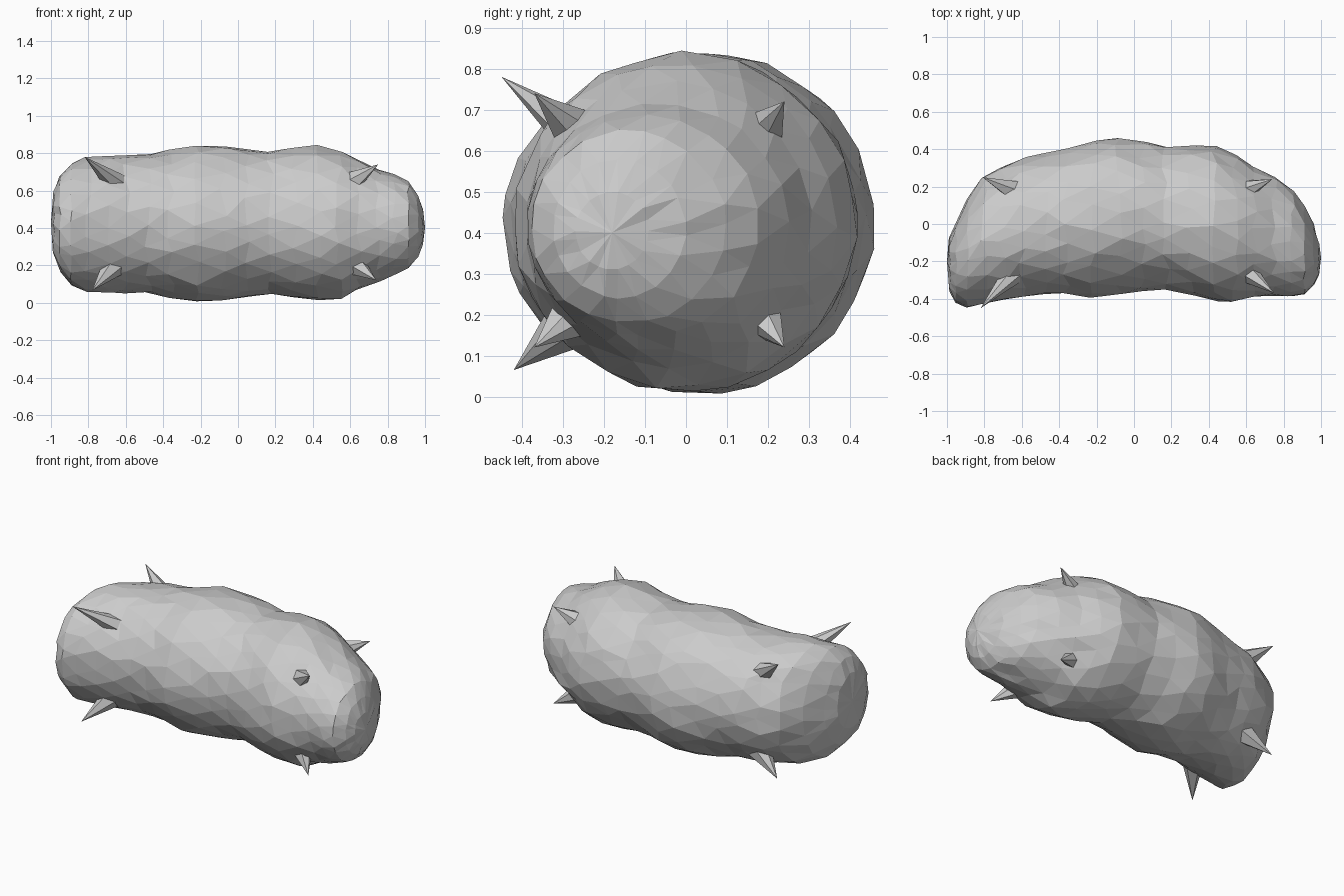
import bpy, bmesh, math, random
from mathutils import Vector

if "Cube" in bpy.data.objects:
    bpy.data.objects.remove(bpy.data.objects["Cube"])

random.seed(4)

# Body stations: x, front y, back y, bottom z, top z
STATIONS = [
    (-0.985, -0.36, -0.07, 0.26, 0.60),
    (-0.95, -0.425, 0.01, 0.16, 0.68),
    (-0.89, -0.445, 0.13, 0.09, 0.745),
    (-0.80, -0.43, 0.25, 0.06, 0.775),
    (-0.70, -0.41, 0.31, 0.05, 0.79),
    (-0.60, -0.39, 0.355, 0.045, 0.795),
    (-0.48, -0.375, 0.375, 0.05, 0.80),
    (-0.36, -0.375, 0.41, 0.03, 0.815),
    (-0.22, -0.39, 0.45, 0.0, 0.845),
    (-0.08, -0.375, 0.46, 0.01, 0.84),
    (0.05, -0.36, 0.435, 0.03, 0.825),
    (0.17, -0.355, 0.415, 0.045, 0.81),
    (0.30, -0.38, 0.42, 0.025, 0.825),
    (0.43, -0.415, 0.415, 0.01, 0.84),
    (0.54, -0.42, 0.37, 0.02, 0.815),
    (0.65, -0.395, 0.31, 0.07, 0.77),
    (0.75, -0.385, 0.25, 0.11, 0.72),
    (0.84, -0.39, 0.18, 0.145, 0.69),
    (0.91, -0.38, 0.10, 0.18, 0.65),
    (0.96, -0.325, 0.0, 0.24, 0.58),
    (0.985, -0.27, -0.09, 0.31, 0.50),
]
SIDES = 22


def mesh_object(name, bm):
    bmesh.ops.recalc_face_normals(bm, faces=bm.faces)
    mesh = bpy.data.meshes.new(name)
    bm.to_mesh(mesh)
    bm.free()
    obj = bpy.data.objects.new(name, mesh)
    bpy.context.collection.objects.link(obj)
    return obj


def jitter(a):
    return random.uniform(-a, a)


# Faceted bean-shaped body: staggered rings joined by triangles
bm = bmesh.new()
rings = []
for i, (x, y0, y1, z0, z1) in enumerate(STATIONS):
    ring = []
    for j in range(SIDES):
        a = 2 * math.pi * (j + 0.5 * (i % 2) + jitter(0.22)) / SIDES
        r = 1.0 + random.uniform(-0.02, 0.012)
        xx = x + jitter(0.022 if 2 < i < len(STATIONS) - 3 else 0.006)
        z = (z0 + z1) / 2 + r * (z1 - z0) / 2 * math.sin(a)
        ring.append(bm.verts.new((xx, (y0 + y1) / 2 + r * (y1 - y0) / 2 * math.cos(a), max(z, 0))))
    rings.append(ring)
for i in range(len(rings) - 1):
    p, q = rings[i], rings[i + 1]
    for j in range(SIDES):
        k = (j + 1) % SIDES
        if i % 2 == 0:
            bm.faces.new((p[j], p[k], q[j]))
            bm.faces.new((p[k], q[k], q[j]))
        else:
            bm.faces.new((p[j], p[k], q[k]))
            bm.faces.new((p[j], q[k], q[j]))
for ring, tip in ((rings[0], (-1.0, -0.2, 0.43)), (rings[-1], (1.0, -0.18, 0.40))):
    t = bm.verts.new(tip)
    for j in range(SIDES):
        bm.faces.new((ring[j], ring[(j + 1) % SIDES], t))
mesh_object("body", bm)


# Thorn-like stubs leaning towards the ends: base centre, tip
def thorn(name, base, tip, radius):
    base, tip = Vector(base), Vector(tip)
    axis = (tip - base).normalized()
    u = axis.cross(Vector((1, 0, 0))).normalized()
    v = axis.cross(u)
    bm = bmesh.new()
    foot = []
    for j in range(6):
        a = 2 * math.pi * j / 6
        r = radius * random.uniform(0.75, 1.1)
        foot.append(bm.verts.new(base + u * r * math.cos(a) + v * r * math.sin(a)))
    end = bm.verts.new(tip)
    for j in range(6):
        bm.faces.new((foot[j], foot[(j + 1) % 6], end))
    bm.faces.new(foot[::-1])
    mesh_object(name, bm)


THORNS = {
    "left_front_upper_thorn": ((-0.63, -0.25, 0.63), (-0.82, -0.45, 0.78), 0.075),
    "left_front_lower_thorn": ((-0.64, -0.25, 0.21), (-0.78, -0.42, 0.065), 0.085),
    "left_back_upper_thorn": ((-0.64, 0.18, 0.66), (-0.81, 0.25, 0.78), 0.07),
    "left_back_lower_thorn": ((-0.63, 0.18, 0.18), (-0.80, 0.25, 0.07), 0.07),
    "right_front_upper_thorn": ((0.59, -0.24, 0.63), (0.75, -0.37, 0.74), 0.075),
    "right_front_lower_thorn": ((0.61, -0.24, 0.22), (0.74, -0.37, 0.12), 0.08),
    "right_back_upper_thorn": ((0.57, 0.17, 0.63), (0.74, 0.24, 0.72), 0.075),
    "right_back_lower_thorn": ((0.58, 0.17, 0.21), (0.74, 0.24, 0.12), 0.075),
}
for name, (base, tip, radius) in THORNS.items():
    thorn(name, base, tip, radius)
